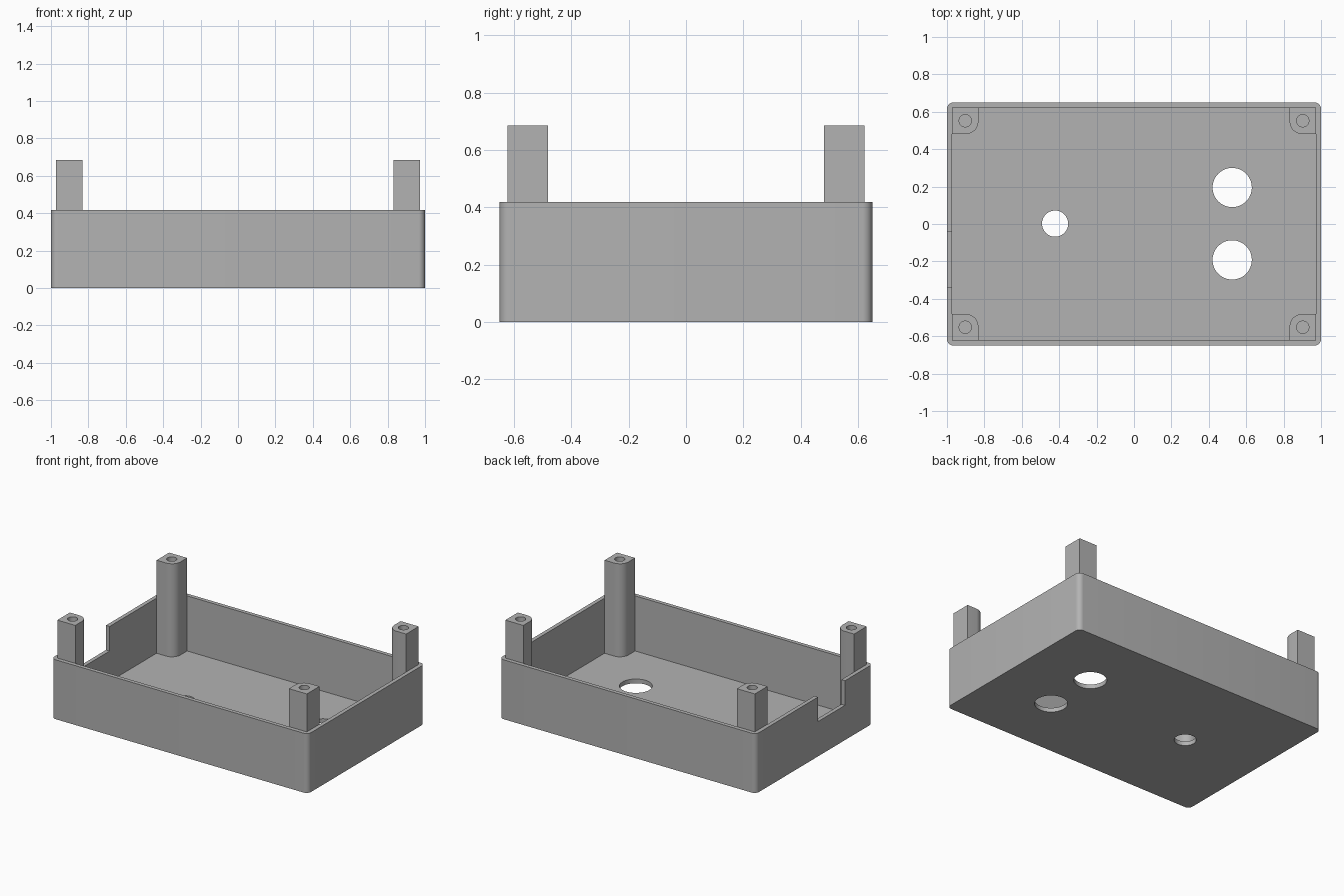
import bpy
import bmesh
from math import radians

cube = bpy.data.objects.get("Cube")
if cube:
    bpy.data.objects.remove(cube, do_unlink=True)

grey = bpy.data.materials.new("plain grey")
grey.use_nodes = True
grey.diffuse_color = (0.45, 0.45, 0.45, 1)
grey.node_tree.nodes["Principled BSDF"].inputs["Base Color"].default_value = grey.diffuse_color


def finish(name, bm):
    mesh = bpy.data.meshes.new(name)
    bm.to_mesh(mesh)
    bm.free()
    mesh.materials.append(grey)
    obj = bpy.data.objects.new(name, mesh)
    bpy.context.collection.objects.link(obj)
    return obj


def block(name, low, high, radius=0, rounded=lambda x, y: True):
    """Box between two corners, with chosen vertical edges rounded."""
    bm = bmesh.new()
    bmesh.ops.create_cube(bm, size=1)
    for v in bm.verts:
        v.co = [(a + b) / 2 + c * (b - a) for a, b, c in zip(low, high, v.co)]
    if radius:
        edges = [e for e in bm.edges
                 if abs(e.verts[0].co.z - e.verts[1].co.z) > 0.01
                 and rounded(e.verts[0].co.x, e.verts[0].co.y)]
        bmesh.ops.bevel(bm, geom=edges, offset=radius, segments=8,
                        profile=0.5, affect='EDGES')
    return finish(name, bm)


def rod(name, x, y, radius, z0, z1):
    bm = bmesh.new()
    bmesh.ops.create_cone(bm, cap_ends=True, segments=48, radius1=radius,
                          radius2=radius, depth=z1 - z0)
    bmesh.ops.translate(bm, verts=bm.verts, vec=(x, y, (z0 + z1) / 2))
    return finish(name, bm)


def cut(target, cutters):
    bpy.context.view_layer.objects.active = target
    for cutter in cutters:
        mod = target.modifiers.new("cut", 'BOOLEAN')
        mod.operation = 'DIFFERENCE'
        mod.solver = 'EXACT'
        mod.object = cutter
        bpy.ops.object.modifier_apply(modifier=mod.name)
        bpy.data.objects.remove(cutter, do_unlink=True)


def smooth(obj):
    bpy.ops.object.select_all(action='DESELECT')
    obj.select_set(True)
    bpy.context.view_layer.objects.active = obj
    bpy.ops.object.shade_smooth_by_angle(angle=radians(30))


W, D, H = 1.0, 0.65, 0.418   # half width, half depth, wall height
WALL, FLOOR = 0.028, 0.03
POST, TOP = 0.14, 0.685

# Open tray: cavity, cable notch in one end wall, three floor holes
tray = block("tray", (-W, -D, 0), (W, D, H), 0.035)
cut(tray, [
    block("cavity", (WALL - W, WALL - D, FLOOR), (W - WALL, D - WALL, 1)),
    block("notch", (-W - 0.1, -0.34, 0.245), (-W + 0.1, -0.04, 1)),
    rod("dial_hole_back", 0.525, 0.195, 0.105, -0.1, 0.1),
    rod("dial_hole_front", 0.525, -0.192, 0.105, -0.1, 0.1),
    rod("small_hole", -0.422, 0.002, 0.07, -0.1, 0.1),
])
smooth(tray)

# Corner posts: inward corner rounded, screw hole in the top
for sx, side in ((-1, "right"), (1, "left")):
    for sy, end in ((-1, "front"), (1, "back")):
        xs = sorted((sx * (W - WALL), sx * (W - WALL - POST)))
        ys = sorted((sy * (D - WALL), sy * (D - WALL - POST)))
        cx, cy = sum(xs) / 2, sum(ys) / 2
        post = block(f"{end}_{side}_post", (xs[0], ys[0], FLOOR - 0.005),
                     (xs[1], ys[1], TOP), 0.065,
                     lambda x, y: (x - cx) * sx < 0 and (y - cy) * sy < 0)
        cut(post, [rod("screw_hole", cx, cy, 0.033, 0.4, 1)])
        smooth(post)
